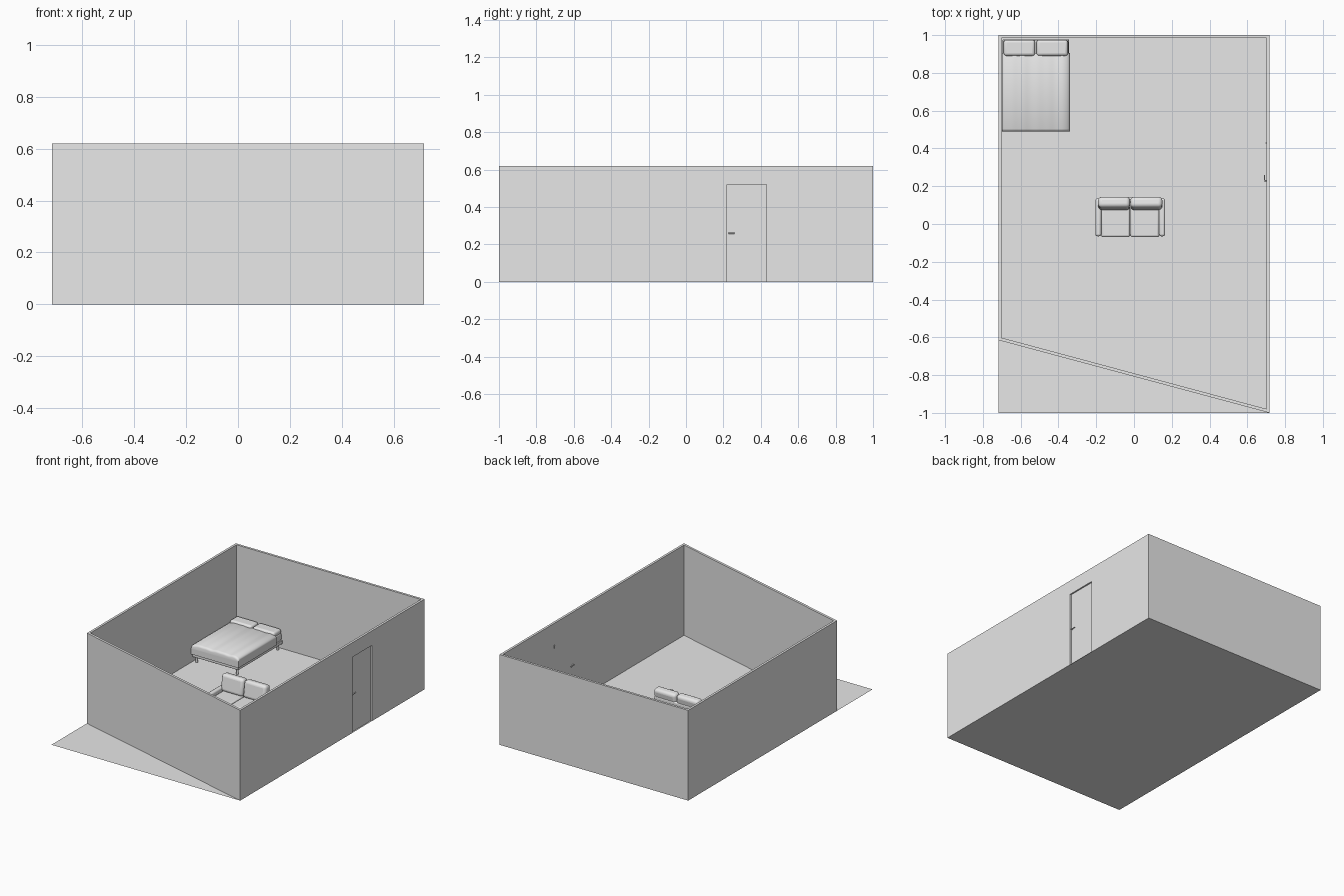
import bpy, bmesh, math
from mathutils import Matrix

cube = bpy.data.objects.get("Cube")
if cube:
    bpy.data.objects.remove(cube, do_unlink=True)

grey = bpy.data.materials.new("light_grey")
grey.use_nodes = True
grey.diffuse_color = (0.8, 0.8, 0.8, 1)
grey.node_tree.nodes["Principled BSDF"].inputs["Base Color"].default_value = (0.8, 0.8, 0.8, 1)


def make(name, bm, bevel=0, segments=4):
    """Turn a bmesh into an object, optionally with rounded smooth edges."""
    bmesh.ops.recalc_face_normals(bm, faces=bm.faces)
    mesh = bpy.data.meshes.new(name)
    bm.to_mesh(mesh)
    bm.free()
    mesh.materials.append(grey)
    obj = bpy.data.objects.new(name, mesh)
    bpy.context.collection.objects.link(obj)
    if bevel:
        mod = obj.modifiers.new("rounding", "BEVEL")
        mod.width, mod.segments = bevel, segments
        bpy.ops.object.select_all(action="DESELECT")
        bpy.context.view_layer.objects.active = obj
        obj.select_set(True)
        bpy.ops.object.shade_smooth_by_angle(angle=math.radians(40))
    return obj


def box(name, x, y, z, bevel=0, tilt=0):
    """Box from (min, max) ranges, tilted about its own x axis."""
    bm = bmesh.new()
    size = Matrix.Diagonal((x[1] - x[0], y[1] - y[0], z[1] - z[0], 1))
    centre = Matrix.Translation((sum(x) / 2, sum(y) / 2, sum(z) / 2))
    bmesh.ops.create_cube(bm, size=1, matrix=centre @ Matrix.Rotation(tilt, 4, "X") @ size)
    return make(name, bm, bevel)


def rod(name, x, y, z, radius, axis="Z"):
    """Round bar along one axis, filling the range given for that axis."""
    spans = {"X": x, "Y": y, "Z": z}
    length = spans[axis][1] - spans[axis][0]
    turn = {"X": Matrix.Rotation(math.pi / 2, 4, "Y"),
            "Y": Matrix.Rotation(math.pi / 2, 4, "X"), "Z": Matrix.Identity(4)}[axis]
    centre = [sum(s) / 2 if isinstance(s, tuple) else s for s in (x, y, z)]
    bm = bmesh.new()
    bmesh.ops.create_cone(bm, cap_ends=True, segments=12, radius1=radius, radius2=radius,
                          depth=length, matrix=Matrix.Translation(centre) @ turn)
    return make(name, bm)


# Room shell: thin floor and a ring of walls with a slanted front
W, H, T = 0.717, 0.62, 0.016
bm = bmesh.new()
bm.faces.new([bm.verts.new((x, y, 0)) for x, y in ((-W, -1), (W, -1), (W, 1), (-W, 1))])
make("floor", bm)

outer = [(-W, 1), (W, 1), (W, -1), (-W, -0.615)]
inner = [(-W + T, 1 - T), (W - T, 1 - T), (W - T, -0.979), (-W + T, -0.602)]
bm = bmesh.new()
rings = [[bm.verts.new((x, y, z)) for x, y in pts] for pts, z in
         ((outer, 0), (outer, H), (inner, H), (inner, 0))]
for a, b in zip(rings, rings[1:] + rings[:1]):
    for i in range(4):
        j = (i + 1) % 4
        bm.faces.new((a[i], a[j], b[j], b[i]))
walls = make("walls", bm)

# Doorway cut through the wall
DOOR_Y, DOOR_H = (0.22, 0.43), 0.52
cutter = box("doorway_cutter", (W - 0.05, W + 0.05), DOOR_Y, (-0.05, DOOR_H))
cutter.hide_render = True
mod = walls.modifiers.new("doorway", "BOOLEAN")
mod.operation, mod.object, mod.solver = "DIFFERENCE", cutter, "EXACT"
bpy.context.view_layer.objects.active = walls
bpy.ops.object.modifier_apply(modifier=mod.name)
bpy.data.objects.remove(cutter, do_unlink=True)

# Door leaf with lever handles on both sides and inner hinges
INNER = W - T
box("door", (INNER, INNER + 0.006), DOOR_Y, (0, DOOR_H))
for side, stem, lever in (("inside", (INNER - 0.01, INNER), INNER - 0.01),
                          ("outside", (INNER + 0.006, W - 0.003), W - 0.004)):
    rod(f"handle_stem_{side}", stem, 0.23, 0.26, 0.004, "X")
    rod(f"handle_lever_{side}", lever, (0.226, 0.26), 0.26, 0.0035, "Y")
for n, z in enumerate((0.06, 0.46)):
    rod(f"door_hinge_{n}", INNER - 0.002, 0.43, (z - 0.01, z + 0.01), 0.003)

# Bed: legs, frame, mattress and pillows
BX, HALF = -0.52, 0.18
for sx in (-1, 1):
    for y in (0.515, 0.955):
        rod(f"bed_leg_{sx}_{y}", BX + sx * 0.155, y, (0, 0.045), 0.008)
    mid = BX + sx * 0.087
    box("pillow_left" if sx > 0 else "pillow_right", (mid - 0.083, mid + 0.083),
        (0.89, 0.975), (0.105, 0.142), 0.015)
box("bed_frame", (BX - 0.175, BX + 0.175), (0.497, 0.978), (0.038, 0.062), 0.004)
box("mattress", (BX - 0.172, BX + 0.172), (0.5, 0.975), (0.06, 0.115), 0.012)

# Duvet: cross-section with soft folds and rounded shoulders, hanging over the sides
steps, bottom = 48, 0.058
section = [(BX - HALF, bottom)]
for i in range(steps + 1):
    t = -math.cos(math.pi * i / steps)
    shoulder = (1 - abs(t) ** 10) ** 0.5
    fold = 0.0015 * math.sin(9 * t) + 0.001 * math.sin(17 * t + 1)
    section.append((BX + HALF * t, 0.108 + (0.022 + fold) * shoulder))
section.append((BX + HALF, bottom))
bm = bmesh.new()
# foot end is drawn in slightly so the edge looks soft
rows = []
for y, drop in ((0.49, 0.014), (0.494, 0.005), (0.504, 0), (0.895, 0), (0.905, 0.004)):
    rows.append([bm.verts.new((x, y, z - (drop if z > 0.1 else 0))) for x, z in section])
for a, b in zip(rows, rows[1:]):
    for i in range(len(section)):
        j = (i + 1) % len(section)
        bm.faces.new((a[i], a[j], b[j], b[i]))
bm.faces.new(rows[0])
bm.faces.new(rows[-1])
duvet = make("duvet", bm)
bpy.ops.object.select_all(action="DESELECT")
bpy.context.view_layer.objects.active = duvet
duvet.select_set(True)
bpy.ops.object.shade_smooth_by_angle(angle=math.radians(45))

# Two-seat sofa: base, legs, then an arm, seat cushion and back cushion per side
SX = -0.02
box("sofa_base", (SX - 0.165, SX + 0.165), (-0.06, 0.135), (0.022, 0.065), 0.006)
box("sofa_back_frame", (SX - 0.165, SX + 0.165), (0.115, 0.142), (0.03, 0.16), 0.008)
for s, side in ((-1, "right"), (1, "left")):
    def span(a, b):
        return tuple(sorted((SX + s * a, SX + s * b)))
    box(f"sofa_arm_{side}", span(0.153, 0.185), (-0.065, 0.135), (0.02, 0.13), 0.012)
    box(f"seat_cushion_{side}", span(0.001, 0.154), (-0.07, 0.1), (0.06, 0.105), 0.012)
    box(f"back_cushion_{side}", span(0.001, 0.17), (0.08, 0.138), (0.095, 0.213), 0.02,
        tilt=math.radians(-9))
    for y in (-0.045, 0.12):
        rod(f"sofa_leg_{side}_{y}", SX + s * 0.15, y, (0, 0.03), 0.007)
